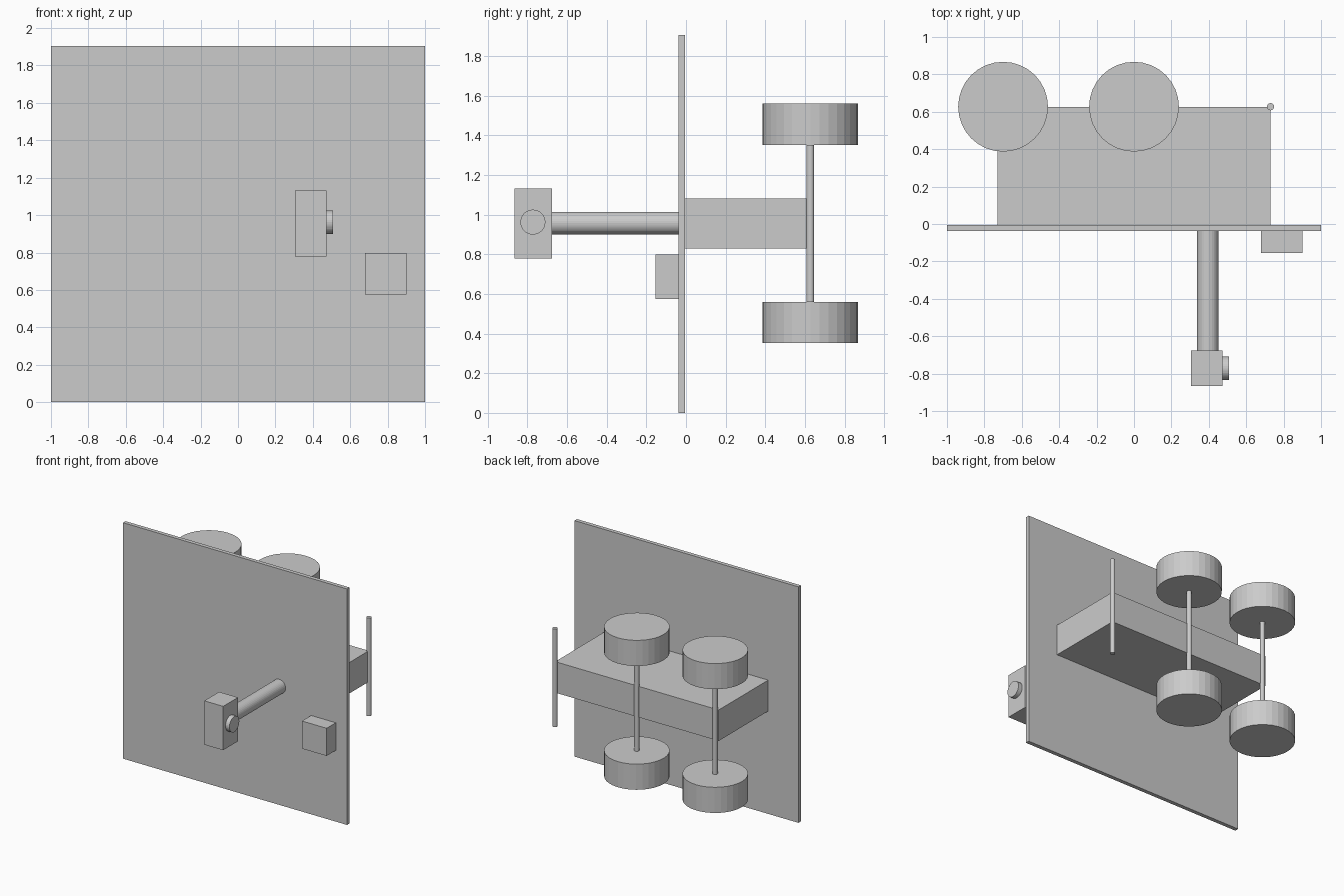
import bpy
from mathutils import Vector

cube = bpy.data.objects.get("Cube")
if cube:
    bpy.data.objects.remove(cube, do_unlink=True)

grey = bpy.data.materials.new("plain_grey")
grey.use_nodes = True
colour = (0.6, 0.6, 0.6, 1)
grey.diffuse_color = colour
grey.node_tree.nodes["Principled BSDF"].inputs["Base Color"].default_value = colour


def finish(name):
    obj = bpy.context.object
    obj.name = name
    obj.data.materials.append(grey)
    return obj


def box(name, low, high):
    low, high = Vector(low), Vector(high)
    bpy.ops.mesh.primitive_cube_add(size=1, location=(low + high) / 2)
    obj = finish(name)
    obj.scale = high - low


def cylinder(name, start, end, radius):
    start, end = Vector(start), Vector(end)
    axis = end - start
    bpy.ops.mesh.primitive_cylinder_add(
        vertices=32, radius=radius, depth=axis.length, location=(start + end) / 2,
        rotation=axis.to_track_quat("Z", "Y").to_euler())
    finish(name)


# Upright panel and the block behind it
box("panel", (-1, -0.038, 0), (1, -0.006, 1.905))
box("rear_block", (-0.73, -0.006, 0.83), (0.73, 0.626, 1.08))

# Front arm with its grip and side button
cylinder("arm", (0.395, -0.68, 0.957), (0.395, -0.03, 0.957), 0.057)
box("grip", (0.305, -0.865, 0.778), (0.473, -0.676, 1.132))
cylinder("grip_button", (0.47, -0.772, 0.962), (0.508, -0.772, 0.962), 0.063)
box("small_box", (0.68, -0.155, 0.575), (0.9, -0.03, 0.798))

# Vertical axles along the back edge of the block
axle_y, low_z, high_z, wheel_height = 0.627, 0.56, 1.352, 0.207
for label, x in (("right", -0.7), ("middle", 0), ("left", 0.73)):
    cylinder(label + "_axle", (x, axle_y, low_z), (x, axle_y, high_z), 0.019)
    if label == "left":
        continue
    # A flat wheel at each end of the axle
    for end, z in (("lower", low_z - wheel_height), ("upper", high_z)):
        cylinder(f"{label}_{end}_wheel", (x, axle_y, z),
                 (x, axle_y, z + wheel_height), 0.24)
